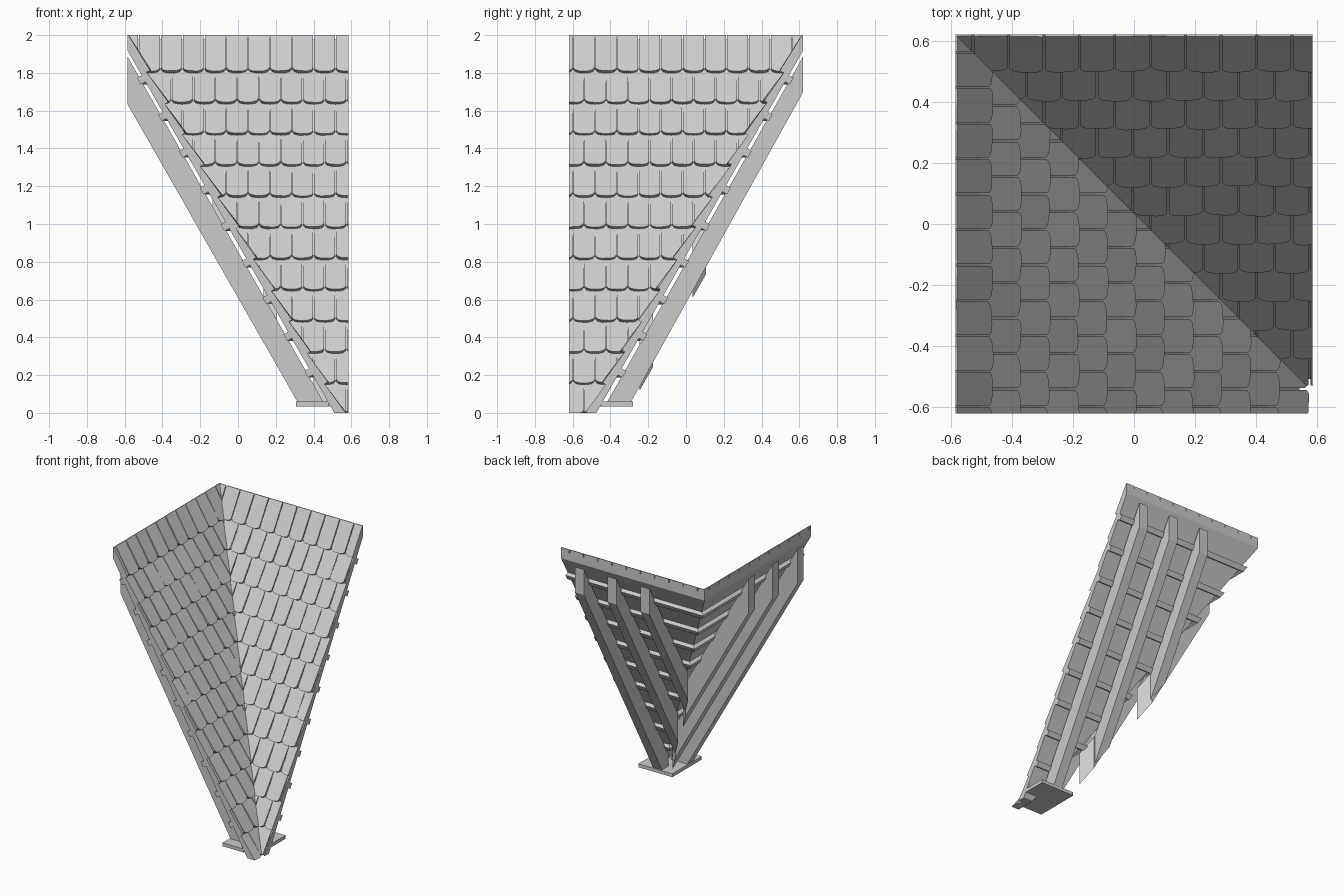
import bpy, bmesh, random
from mathutils import Vector

random.seed(4)
cube = bpy.data.objects.get("Cube")
if cube:
    bpy.data.objects.remove(cube, do_unlink=True)

grey = bpy.data.materials.new("plain_grey")
grey.use_nodes = True
colour = (0.6, 0.6, 0.6, 1)
grey.diffuse_color = colour
grey.node_tree.nodes["Principled BSDF"].inputs["Base Color"].default_value = colour

XE, YE, TOP = 0.585, 0.62, 2.0
S, C = 0.8686, 0.4955            # sine and cosine of the roof pitch
LENGTH = TOP / S
CORNER = Vector((-XE, YE, TOP))
DIAG = Vector((1, 1, 0))         # valley plane normal in plan


def front_slope(u, v, w):
    """across, down the slope, out of the slope"""
    return CORNER + Vector((u, -C * v - S * w, -S * v + C * w))


def side_slope(u, v, w):
    return CORNER + Vector((C * v + S * w, -u, -S * v + C * w))


def prism(bm, lower, upper):
    a = [bm.verts.new(p) for p in lower]
    b = [bm.verts.new(p) for p in upper]
    bm.faces.new(a)
    bm.faces.new(b[::-1])
    for i in range(len(a)):
        j = (i + 1) % len(a)
        bm.faces.new((a[i], b[i], b[j], a[j]))


def cut(bm, point, outward):
    """Remove everything beyond a plane and cap the cut."""
    geom = bm.verts[:] + bm.edges[:] + bm.faces[:]
    bmesh.ops.bisect_plane(bm, geom=geom, dist=1e-5, plane_co=point,
                           plane_no=outward, clear_outer=True)
    rim = [e for e in bm.edges if e.is_boundary]
    if rim:
        bmesh.ops.holes_fill(bm, edges=rim, sides=0)


def finish(bm, name):
    bmesh.ops.recalc_face_normals(bm, faces=bm.faces[:])
    mesh = bpy.data.meshes.new(name)
    bm.to_mesh(mesh)
    bm.free()
    mesh.materials.append(grey)
    bpy.context.collection.objects.link(bpy.data.objects.new(name, mesh))


def trim(bm, valley_side, floor=0.0):
    """Trim to the valley, the outer box and the floor."""
    cut(bm, CORNER, DIAG * -valley_side)
    cut(bm, CORNER, Vector((0, 0, 1)))
    cut(bm, Vector((0, 0, floor)), Vector((0, 0, -1)))
    for axis, edge in ((0, XE), (1, YE)):
        for sign in (-1, 1):
            n = Vector((0, 0, 0))
            n[axis] = sign
            cut(bm, n * edge, n)


def add_tile(bm, P, u, low, high, lift, tip):
    """One shingle with rounded lower corners."""
    h, r, thick = 0.055, 0.02, 0.028
    skew = random.uniform(-0.004, 0.004)
    outline = [(-h, high), (-h, low - r), (-h * 0.8, low - r * 0.3),
               (-h * 0.4, low), (h * 0.4, low), (h * 0.8, low - r * 0.3),
               (h, low - r), (h, high)]

    def out(a, v):
        t = (v - high) / (low - high)
        return lift + (tip - lift) * t + skew * a / h * t
    top = [P(u + a, v, out(a, v)) for a, v in outline]
    base = [P(u + a, v, out(a, v) - thick) for a, v in outline]
    prism(bm, base, top)


def build_slope(label, P, width, side, rafter_us, depth_top, depth_foot):
    # shingle courses
    bm = bmesh.new()
    pitch, step = 0.19, 0.116
    for row in range(12):
        low = 0.225 + pitch * row
        shift = step / 2 * (row % 2)
        high = low - pitch - 0.03 if row else -0.06
        lift = -0.012 if row else 0.003
        for i in range(-1, int(width / step) + 2):
            tip = 0.012 + random.uniform(-0.003, 0.003)
            add_tile(bm, P, i * step + shift, low, high, lift, tip)
    trim(bm, side)
    finish(bm, label + "_shingles")

    # closed sheet beneath the shingles
    bm = bmesh.new()
    sheet = [(-0.1, -0.012), (LENGTH, -0.012), (LENGTH, -0.04), (-0.1, -0.04)]
    prism(bm, [P(-0.1, v, w) for v, w in sheet],
          [P(width, v, w) for v, w in sheet])
    trim(bm, side)
    finish(bm, label + "_sheet")

    # battens
    bm = bmesh.new()
    for i in range(9):
        v = (TOP - 1.79 + 0.194 * i) / S
        bar = [(v - 0.02, -0.025), (v + 0.02, -0.025),
               (v + 0.02, -0.068), (v - 0.02, -0.068)]
        prism(bm, [P(-0.1, a, w) for a, w in bar],
              [P(width, a, w) for a, w in bar])
    trim(bm, side)
    finish(bm, label + "_battens")

    # rafters, plumb cut at the top and mitred along the valley
    bm = bmesh.new()
    beam = [(-0.4, -0.055), (LENGTH + 0.2, -0.062),
            (LENGTH + 0.2, -depth_foot), (-0.4, -depth_top)]
    for u in rafter_us:
        prism(bm, [P(u - 0.036, v, w) for v, w in beam],
              [P(u + 0.036, v, w) for v, w in beam])
    trim(bm, side, 0.05)
    finish(bm, label + "_rafters")


build_slope("front_slope", front_slope, XE * 2, 1, (1.02, 0.755, 0.485), 0.142, 0.175)
build_slope("side_slope", side_slope, YE * 2, -1, (1.12, 0.83, 0.55), 0.182, 0.18)

# L-shaped foot plate under the two longest rafters
bm = bmesh.new()
plan = [(0.307, -0.28), (XE, -0.28), (XE, -0.45), (0.48, -0.45),
        (0.48, -YE), (0.307, -YE)]
prism(bm, [(x, y, 0.035) for x, y in plan], [(x, y, 0.06) for x, y in plan])
finish(bm, "foot_plate")
